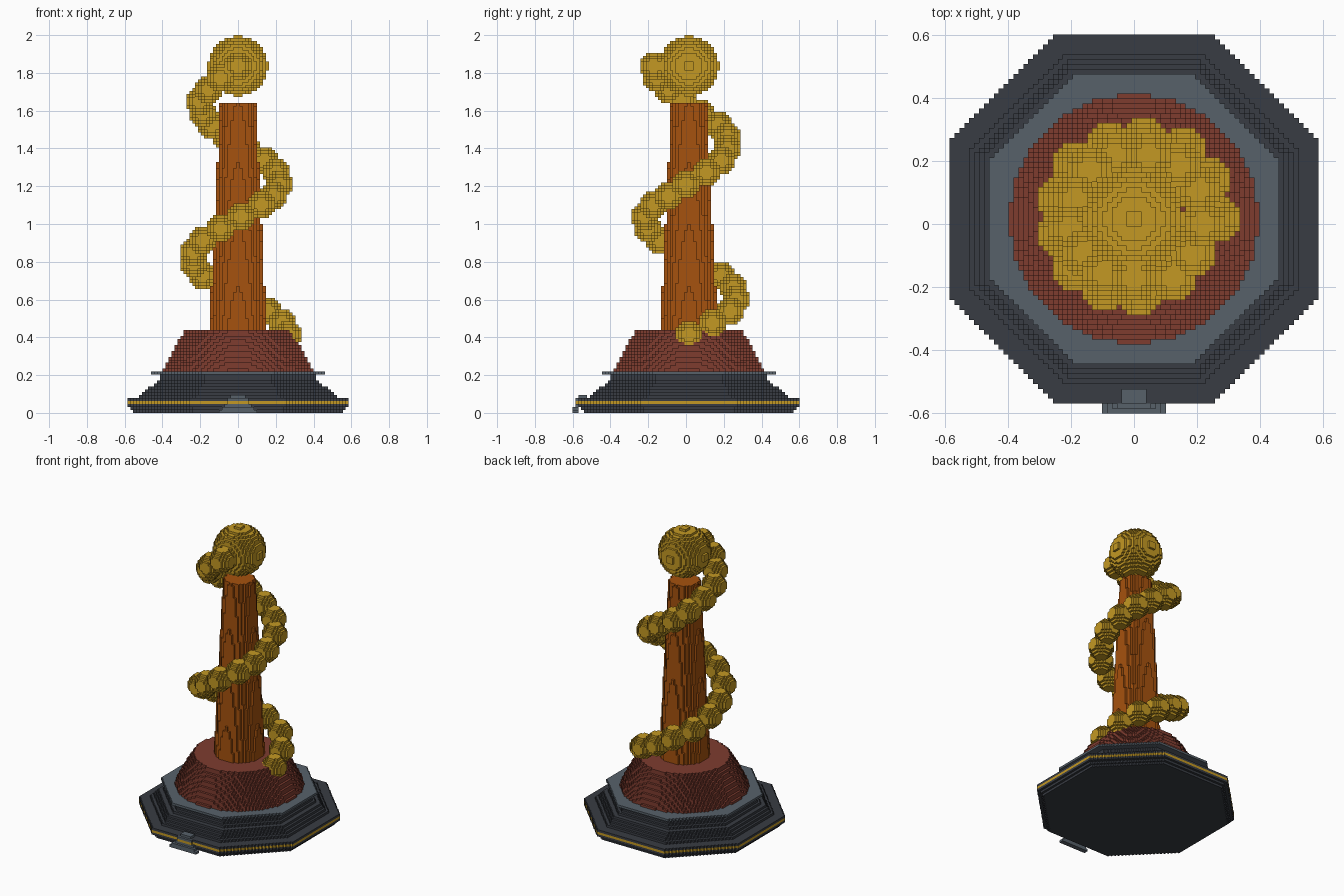
import bpy
from math import sin, cos, hypot, radians, floor

cube = bpy.data.objects.get("Cube")
if cube:
    bpy.data.objects.remove(cube)

SIZE = 1 / 64          # edge of one block
SHIFT_Y = 1            # the round parts sit one block behind the centre


def linear(c):
    c /= 255
    return c / 12.92 if c <= 0.04045 else ((c + 0.055) / 1.055) ** 2.4


def material(name, *rgb):
    mat = bpy.data.materials.new(name)
    colour = [linear(c) for c in rgb] + [1]
    mat.diffuse_color = colour
    mat.use_nodes = True
    bsdf = mat.node_tree.nodes["Principled BSDF"]
    bsdf.inputs["Base Color"].default_value = colour
    bsdf.inputs["Roughness"].default_value = 0.8
    return mat


gold = material("gold", 196, 153, 35)
wood = material("orange wood", 166, 82, 14)
clay = material("red brown", 126, 60, 47)
slate = material("slate", 87, 97, 106)
dark = material("dark slate", 56, 60, 67)

# Every block belongs to the first part that claims it
blocks = {}
part_materials = {}


def claim(part, mat, cells):
    part_materials[part] = mat
    for cell in cells:
        blocks.setdefault(cell, part)


def ball(cx, cy, cz, radius):
    n = int(radius)
    span = range(-n, n + 1)
    return [(cx + x, cy + y, cz + z) for x in span for y in span for z in span
            if x * x + y * y + z * z <= radius * radius]


def disc(radius, z):
    n = int(radius)
    span = range(-n, n + 1)
    return [(x, y + SHIFT_Y, z) for x in span for y in span
            if hypot(x, y) <= radius]


def octagon(n, z):
    span = range(-n, n + 1)
    return [(x, y + SHIFT_Y, z) for x in span for y in span
            if abs(x) + abs(y) <= round((n + 0.5) * 2 ** 0.5 - 0.5)]


def box(half_width, y0, y1, z):
    return [(x, y, z) for x in range(-half_width, half_width + 1)
            for y in range(y0, y1 + 1)]


# Ball on top and the bead spiral climbing to it
claim("top_ball", gold, ball(0, SHIFT_Y, 117, 10.1))
BEADS = 24
for i in range(BEADS):
    t = i / (BEADS - 1)
    angle, reach = radians(630 * t), 17 - 5 * t
    claim("bead_spiral", gold, ball(
        floor(reach * cos(angle) + 0.5),
        floor(reach * sin(angle) + 0.5) + SHIFT_Y,
        round(26 + 91 * t), 4.6))

# Tapered column
for z in range(28, 105):
    claim("column", wood, disc(9 + (42 - z) / 21, z))

# Sloping collar
for z in range(14, 28):
    t = (z - 14) / 13
    claim("collar", clay, disc(25.3 - 7 * t + 1.2 * t * (1 - t), z))

# Stepped eight-sided base with a gold band and a pale lip
for z, n in enumerate([35, 36, 37, 37, 37, 33, 32, 31, 30, 28, 27, 26, 26, 29]):
    if z == 3:
        claim("base_band", gold, octagon(n, z))
    elif z == 13:
        claim("base_lip", slate, octagon(n, z))
    else:
        claim("base", dark, octagon(n, z))

# Small front step and catch
claim("front_step", slate, box(5, -38, -37, 0) + box(5, -38, -37, 1)
      + box(6, -38, -37, 0) + box(4, -37, -37, 2))
claim("front_step_trim", gold, box(3, -37, -37, 3))
claim("front_catch", slate, box(3, -37, -34, 4) + box(2, -36, -34, 5))

# The six sides of a block: direction and its corners, wound outwards
SIDES = []
for axis in range(3):
    for sign in (0, 1):
        direction = [0, 0, 0]
        direction[axis] = 2 * sign - 1
        corners = []
        for u, v in ((0, 0), (1, 0), (1, 1), (0, 1)):
            corner = [0, 0, 0]
            corner[axis] = sign
            corner[(axis + 1) % 3] = u
            corner[(axis + 2) % 3] = v
            corners.append(corner)
        SIDES.append((direction, corners if sign else corners[::-1]))

# Skin each part, leaving out sides that touch another block
for part, mat in part_materials.items():
    index, faces = {}, []
    for (x, y, z), owner in blocks.items():
        if owner != part:
            continue
        for (dx, dy, dz), corners in SIDES:
            if (x + dx, y + dy, z + dz) not in blocks:
                faces.append([index.setdefault((x + a, y + b, z + c), len(index))
                              for a, b, c in corners])
    verts = [((x - 0.5) * SIZE, (y - 0.5) * SIZE, z * SIZE) for x, y, z in index]
    mesh = bpy.data.meshes.new(part)
    mesh.from_pydata(verts, [], faces)
    mesh.materials.append(mat)
    mesh.update()
    bpy.context.collection.objects.link(bpy.data.objects.new(part, mesh))
